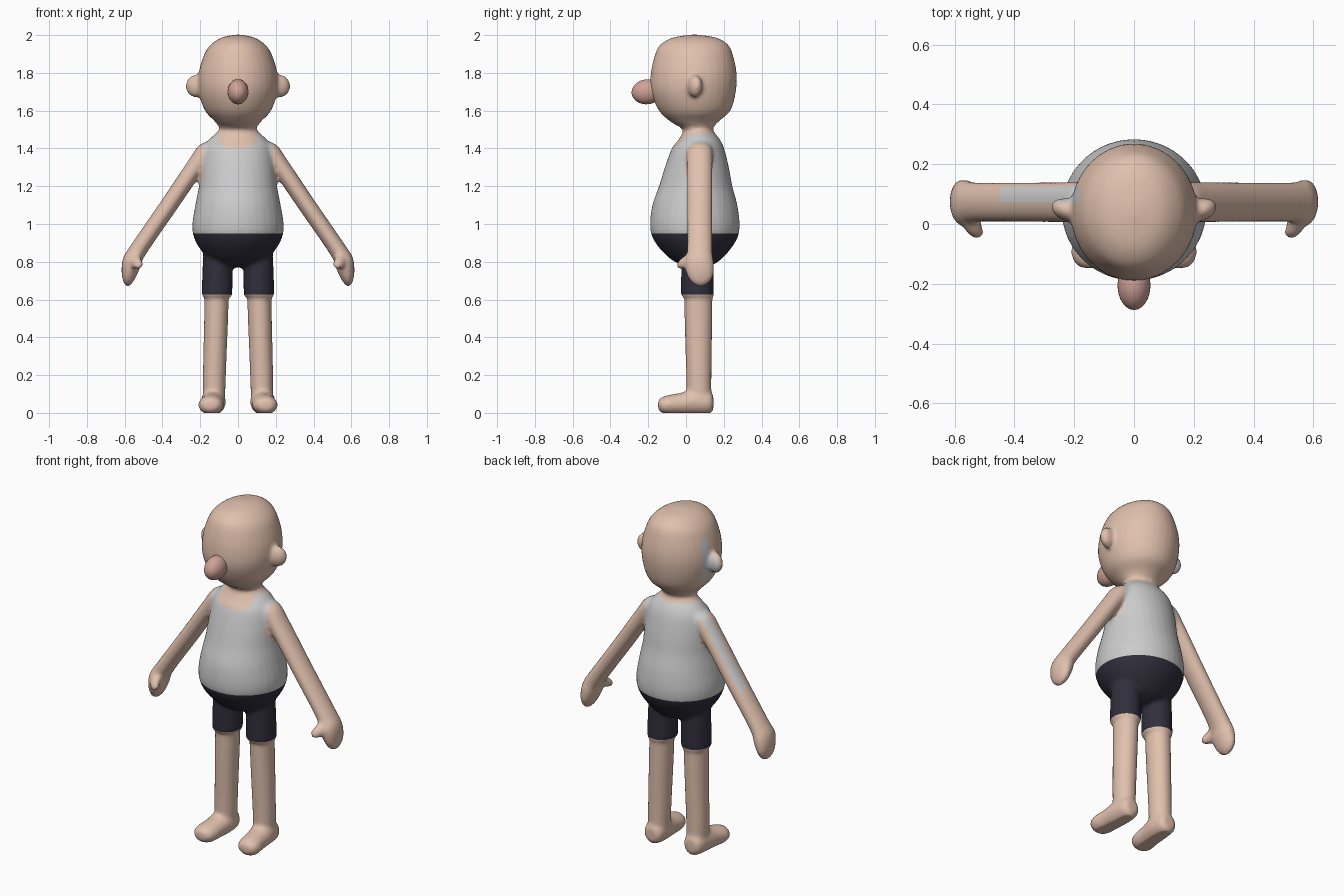
import bpy, bmesh, math
from mathutils import Vector, Matrix

if "Cube" in bpy.data.objects:
    bpy.data.objects.remove(bpy.data.objects["Cube"])

X, Y, Z = Vector((1, 0, 0)), Vector((0, 1, 0)), Vector((0, 0, 1))
bm = bmesh.new()


def loft(rings, u, v, n=32, steps=5):
    """Skin ellipses (cx, cy, cz, ru, rv), smoothed along the path by Catmull-Rom."""
    p = [rings[0]] + list(rings) + [rings[-1]]
    dense = []
    for i in range(1, len(p) - 2):
        for k in range(steps):
            t = k / steps
            dense.append([0.5 * (2 * b + (c - a) * t + (2 * a - 5 * b + 4 * c - d) * t * t
                                 + (3 * b - a - 3 * c + d) * t ** 3)
                          for a, b, c, d in zip(*p[i - 1:i + 3])])
    dense.append(list(rings[-1]))
    loops = []
    for cx, cy, cz, ru, rv in dense:
        c = Vector((cx, cy, cz))
        loops.append([bm.verts.new(c + u * ru * math.cos(a) + v * rv * math.sin(a))
                      for a in (2 * math.pi * j / n for j in range(n))])
    faces = [bm.faces.new(loops[0]), bm.faces.new(loops[-1])]
    for a, b in zip(loops, loops[1:]):
        for j in range(n):
            k = (j + 1) % n
            faces.append(bm.faces.new((a[j], a[k], b[k], b[j])))
    bmesh.ops.recalc_face_normals(bm, faces=faces)


def stack(rows):
    """Rows of z, half width, front y, back y -> horizontal rings."""
    return [(0, (f + b) / 2, z, w, (b - f) / 2) for z, w, f, b in rows]


# Torso, neck and head
loft(stack([
    (0.77, 0.04, 0.03, 0.11), (0.80, 0.13, -0.06, 0.17), (0.86, 0.195, -0.13, 0.23),
    (0.93, 0.234, -0.178, 0.274), (1.00, 0.242, -0.19, 0.284), (1.10, 0.226, -0.178, 0.272),
    (1.20, 0.207, -0.143, 0.246), (1.30, 0.197, -0.112, 0.227), (1.40, 0.18, -0.075, 0.202),
    (1.45, 0.15, -0.037, 0.178), (1.50, 0.10, -0.017, 0.142), (1.54, 0.12, -0.08, 0.17),
    (1.60, 0.175, -0.143, 0.235), (1.70, 0.208, -0.186, 0.264), (1.80, 0.208, -0.186, 0.268),
    (1.90, 0.178, -0.163, 0.247), (1.95, 0.143, -0.135, 0.222), (1.985, 0.092, -0.075, 0.165),
    (2.002, 0.02, 0.02, 0.07)]), X, Y)

for s in (-1, 1):
    # Arm with mitten hand
    across = Vector((s * 0.82, 0, 0.57))
    loft([(s * x, y, z, ru, rv) for x, y, z, ru, rv in (
        (0.07, 0.075, 1.42, 0.06, 0.05), (0.155, 0.073, 1.39, 0.068, 0.055),
        (0.225, 0.073, 1.305, 0.068, 0.049), (0.365, 0.073, 1.10, 0.067, 0.047),
        (0.53, 0.073, 0.86, 0.067, 0.047), (0.565, 0.07, 0.79, 0.078, 0.053),
        (0.582, 0.075, 0.73, 0.07, 0.042), (0.59, 0.077, 0.69, 0.045, 0.025),
        (0.592, 0.077, 0.672, 0.012, 0.008))], Y, across)
    # Thumb
    loft([(s * 0.55, 0.04, 0.82, 0.032, 0.032), (s * 0.54, -0.005, 0.80, 0.032, 0.032),
          (s * 0.528, -0.035, 0.785, 0.025, 0.026), (s * 0.523, -0.048, 0.78, 0.008, 0.008)], X, Z)
    # Leg and shorts leg
    loft([(s * 0.127, 0.07, 0.04, 0.058, 0.065), (s * 0.125, 0.068, 0.2, 0.061, 0.067),
          (s * 0.113, 0.065, 0.6, 0.064, 0.075), (s * 0.11, 0.065, 0.85, 0.062, 0.07)], X, Y)
    loft([(s * 0.111, 0.06, 0.62, 0.081, 0.088), (s * 0.109, 0.06, 0.74, 0.08, 0.086),
          (s * 0.106, 0.06, 0.88, 0.076, 0.084)], X, Y)
    # Foot
    loft([(s * x, y, z, ru, rv) for x, y, z, ru, rv in (
        (0.13, 0.145, 0.055, 0.03, 0.035), (0.13, 0.125, 0.055, 0.055, 0.06),
        (0.131, 0.05, 0.058, 0.066, 0.068), (0.137, -0.03, 0.048, 0.064, 0.058),
        (0.144, -0.10, 0.042, 0.066, 0.051), (0.145, -0.137, 0.042, 0.048, 0.036),
        (0.145, -0.148, 0.042, 0.02, 0.018))], X, Z)
    # Ear
    bmesh.ops.create_uvsphere(bm, u_segments=24, v_segments=16, radius=1,
                              matrix=Matrix.Translation((s * 0.223, 0.047, 1.73))
                              @ Matrix.Rotation(s * 0.35, 4, 'Z')
                              @ Matrix.Diagonal((0.056, 0.037, 0.06, 1)))


def make_object(name, mesh, color=None):
    ob = bpy.data.objects.new(name, mesh)
    bpy.context.collection.objects.link(ob)
    if color:
        mat = bpy.data.materials.new(name)
        mat.diffuse_color = (*color, 1)
        mat.use_nodes = True
        mat.node_tree.nodes["Principled BSDF"].inputs["Base Color"].default_value = mat.diffuse_color
        mesh.materials.clear()
        mesh.materials.append(mat)
    mesh.polygons.foreach_set("use_smooth", [True] * len(mesh.polygons))
    return ob


# Fuse the parts into one soft skin
mesh = bpy.data.meshes.new("fused")
bm.to_mesh(mesh)
bm.free()
fused = make_object("fused", mesh)
rem = fused.modifiers.new("remesh", 'REMESH')
rem.mode, rem.voxel_size = 'VOXEL', 0.011
smooth = fused.modifiers.new("smooth", 'SMOOTH')
smooth.factor, smooth.iterations = 0.5, 6
bpy.context.view_layer.update()
skin = bpy.data.meshes.new_from_object(
    fused.evaluated_get(bpy.context.evaluated_depsgraph_get()))
bpy.data.objects.remove(fused)

HEM, WAIST = 0.628, 0.95


def region(c):
    """Which garment covers a point of the figure."""
    ax = abs(c.x)
    on_arm = ax > 0.185 + max(0, 1.27 - c.z) * 0.5
    if HEM < c.z < WAIST and not (on_arm and ax > 0.3):
        return "shorts"
    if c.z > WAIST:
        neckline = 1.40 + 3 * c.x ** 2 if ax < 0.1 and c.y < 0.04 else 1.478
        if not on_arm and c.z < neckline:
            return "vest"
        # Grey streak along the top of one arm
        if -0.45 < c.x < -0.18 and 0.07 < c.y < 0.125 and c.z > 1.1 + (0.365 - ax) / 0.69:
            return "vest"
    return "body"


# Flat soles, clean hem and waist cuts, then split by garment
for name, color in (("body", (0.75, 0.53, 0.42)), ("vest", None),
                    ("shorts", (0.03, 0.028, 0.045))):
    b = bmesh.new()
    b.from_mesh(skin)
    for v in b.verts:
        v.co.z = max(v.co.z, 0)
    for z in (HEM, WAIST):
        bmesh.ops.bisect_plane(b, geom=b.verts[:] + b.edges[:] + b.faces[:],
                               plane_co=(0, 0, z), plane_no=Z)
    other = [f for f in b.faces if region(f.calc_center_median()) != name]
    bmesh.ops.delete(b, geom=other, context='FACES')
    part = bpy.data.meshes.new(name)
    b.to_mesh(part)
    b.free()
    make_object(name, part, color)
bpy.data.meshes.remove(skin)

# Nose
b = bmesh.new()
bmesh.ops.create_uvsphere(b, u_segments=32, v_segments=20, radius=1,
                          matrix=Matrix.Translation((0, -0.205, 1.70))
                          @ Matrix.Rotation(0.12, 4, 'X')
                          @ Matrix.Diagonal((0.055, 0.083, 0.066, 1)))
nose = bpy.data.meshes.new("nose")
b.to_mesh(nose)
b.free()
make_object("nose", nose, (0.62, 0.36, 0.31))
